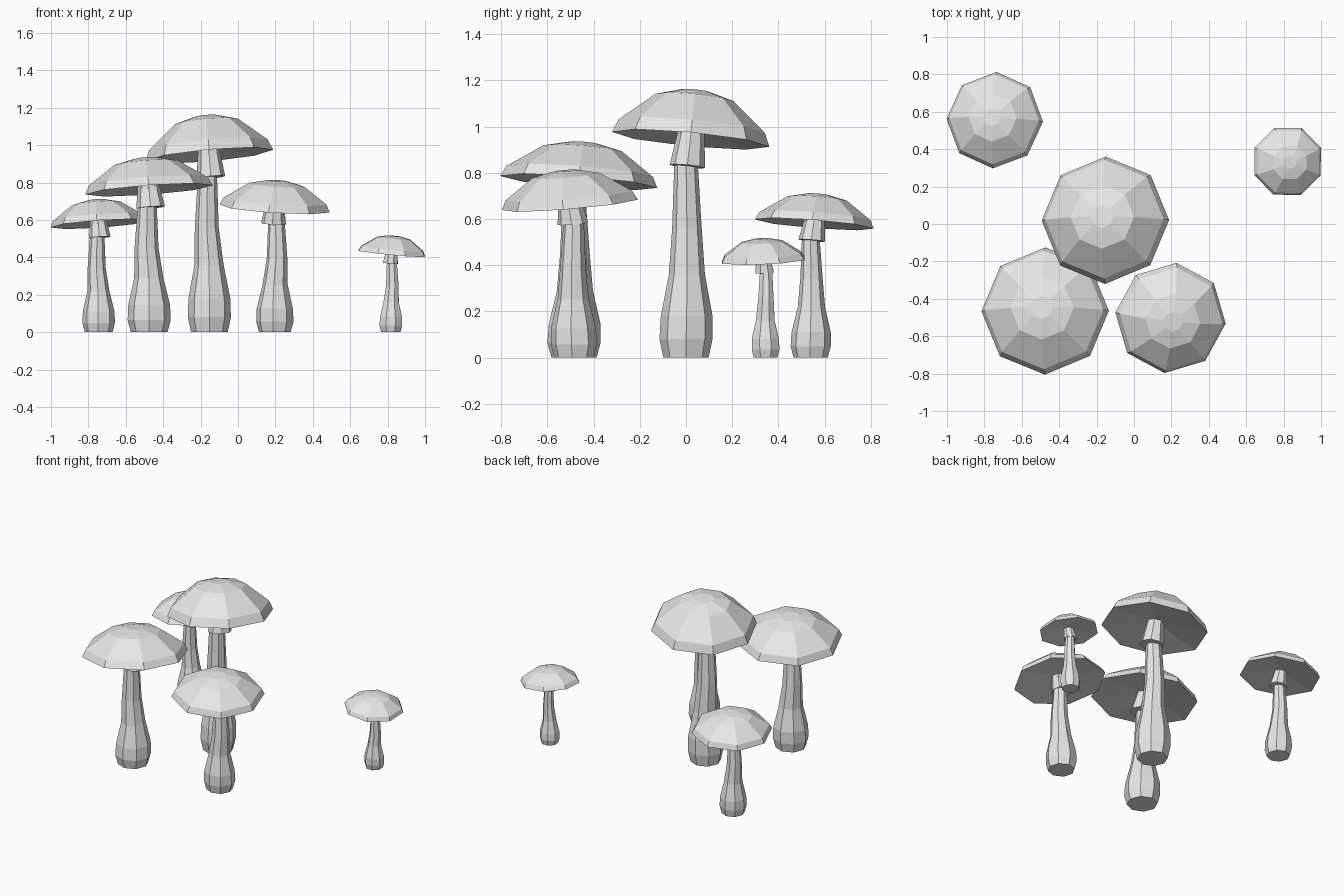
import bpy, bmesh, math
from mathutils import Vector, Matrix

if "Cube" in bpy.data.objects:
    bpy.data.objects.remove(bpy.data.objects["Cube"])

SIDES = 8
grey = bpy.data.materials.new("light_grey")
grey.use_nodes = True
grey.diffuse_color = (0.8, 0.8, 0.8, 1)
grey.node_tree.nodes["Principled BSDF"].inputs["Base Color"].default_value = (0.8, 0.8, 0.8, 1)


def loft(name, rings, transform):
    """Flat-faced octagonal tube; each ring is (x, y, z, radius), radius 0 is a point."""
    bm = bmesh.new()
    loops = []
    for x, y, z, r in rings:
        count = SIDES if r else 1
        loops.append([bm.verts.new((x + r * math.cos(math.tau * i / SIDES),
                                    y + r * math.sin(math.tau * i / SIDES), z))
                      for i in range(count)])
    for low, high in zip(loops, loops[1:]):
        for i in range(SIDES):
            j = (i + 1) % SIDES
            corners = [low[i % len(low)], low[j % len(low)],
                       high[j % len(high)], high[i % len(high)]]
            bm.faces.new(list(dict.fromkeys(corners)))
    for end in (loops[0], loops[-1]):
        if len(end) > 1:
            bm.faces.new(end)
    bmesh.ops.recalc_face_normals(bm, faces=bm.faces)
    bm.transform(transform)
    mesh = bpy.data.meshes.new(name)
    bm.to_mesh(mesh)
    bm.free()
    mesh.materials.append(grey)
    obj = bpy.data.objects.new(name, mesh)
    bpy.context.collection.objects.link(obj)


# Profiles of the tallest mushroom
stem = [(0, 0, 0, .098), (0, 0, .08, .115), (0, .003, .18, .112), (-.002, .004, .36, .078),
        (-.014, .004, .56, .064), (-.01, 0, .86, .05), (-.004, .01, .98, .048)]
collar = [(-.003, -.003, -.118, .077), (0, 0, .05, .055)]
cap = [(0, 0, .05, 0), (0, 0, 0, .342), (0, 0, .058, .318),
       (0, 0, .183, .17), (0, 0, .213, .062)]

# The cap and collar lean together on top of the stem
lean = Vector((0, 0, 1)).rotation_difference(Vector((-.09, .095, 1))).to_matrix().to_4x4()
head = Matrix.Translation((0, .02, .945)) @ lean


def mushroom(label, x, y, turn, width, height):
    place = (Matrix.Translation((x, y, 0)) @ Matrix.Rotation(math.radians(turn), 4, 'Z')
             @ Matrix.Diagonal((width, width, height, 1)))
    loft(label + "_stem", stem, place)
    loft(label + "_collar", collar, place @ head)
    loft(label + "_cap", cap, place @ head)


mushroom("tallest", -.153, 0, 0, 1, 1)
mushroom("front_right", -.475, -.485, 0, 1, .805)
mushroom("front_left", .197, -.485, 174, .87, .7)
mushroom("back_right", -.745, .54, -2, .757, .612)
mushroom("smallest", .817, .345, 202, .565, .445)
